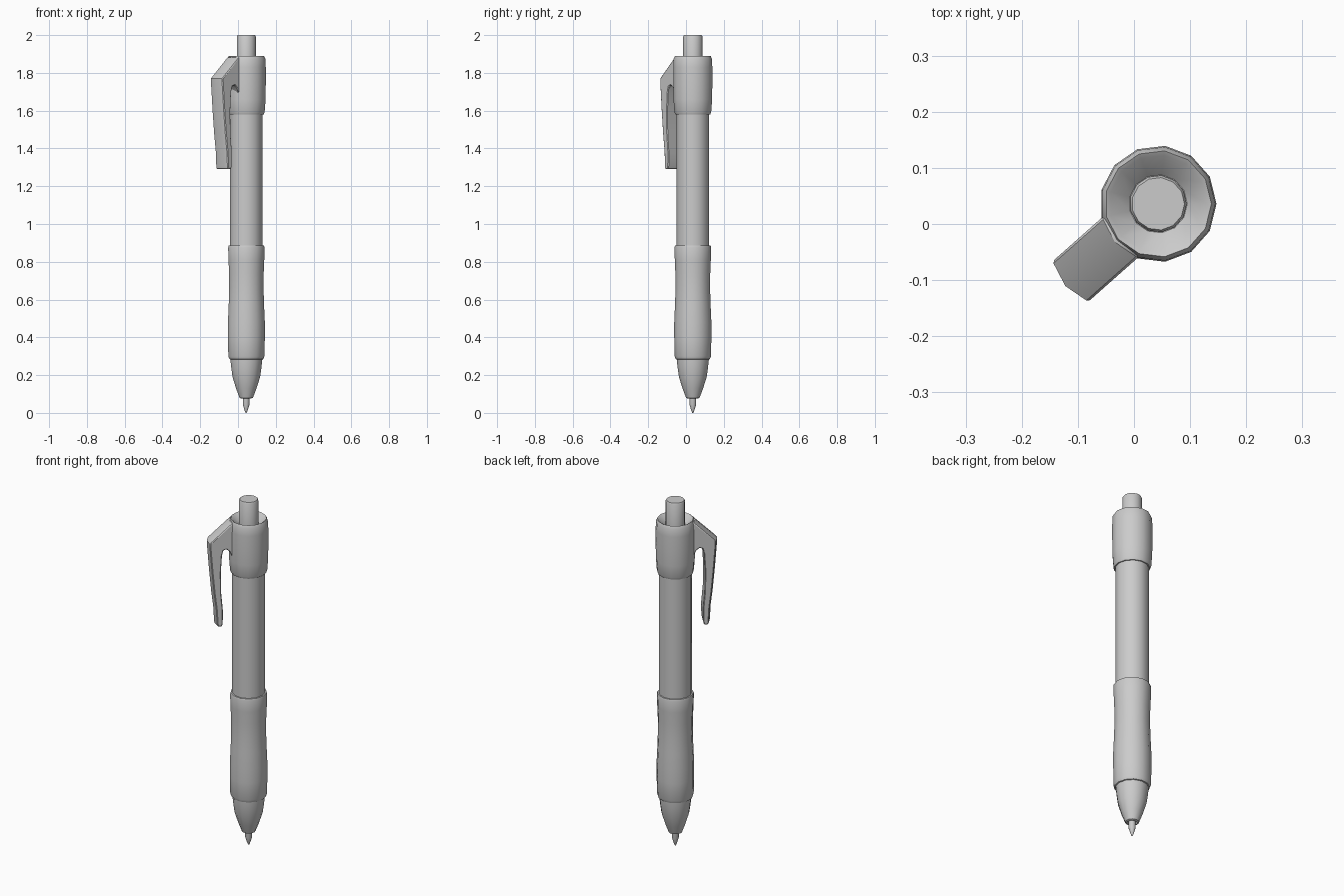
import bpy, bmesh
from math import sin, cos, pi, radians

if "Cube" in bpy.data.objects:
    bpy.data.objects.remove(bpy.data.objects["Cube"])

CX, CY, SIDES = 0.043, 0.036, 13
CLIP_ANGLE = 8 * 2 * pi / SIDES


def finish(name, bm, angle=35):
    bmesh.ops.recalc_face_normals(bm, faces=bm.faces)
    mesh = bpy.data.meshes.new(name)
    bm.to_mesh(mesh)
    bm.free()
    ob = bpy.data.objects.new(name, mesh)
    bpy.context.collection.objects.link(ob)
    ob.location = (CX, CY, 0)
    bpy.ops.object.select_all(action='DESELECT')
    ob.select_set(True)
    bpy.context.view_layer.objects.active = ob
    bpy.ops.object.shade_smooth_by_angle(angle=radians(angle))
    return ob


def lathe(name, profile):
    """Revolve (radius, z) points around the pen axis, capping both ends."""
    bm = bmesh.new()
    rings = [[bm.verts.new((r * cos(2 * pi * i / SIDES), r * sin(2 * pi * i / SIDES), z))
              for i in range(SIDES)] for r, z in profile]
    for a, b in zip(rings, rings[1:]):
        for i in range(SIDES):
            j = (i + 1) % SIDES
            bm.faces.new((a[i], a[j], b[j], b[i]))
    bm.faces.new(rings[0][::-1])
    bm.faces.new(rings[-1])
    return finish(name, bm)


# Writing tip
lathe("nib", [(0.003, 0), (0.009, 0.015), (0.018, 0.045), (0.018, 0.11)])
lathe("nose_cone", [(0.022, 0.10), (0.026, 0.076), (0.036, 0.08), (0.055, 0.13),
                    (0.074, 0.19), (0.081, 0.24), (0.086, 0.285), (0.086, 0.31)])

# Waisted rubber grip
lathe("grip", [(0.084, 0.282), (0.091, 0.285), (0.097, 0.30), (0.099, 0.40), (0.099, 0.48),
               (0.095, 0.57), (0.092, 0.66), (0.093, 0.74), (0.096, 0.81),
               (0.098, 0.875), (0.095, 0.885), (0.085, 0.885)])

# Barrel
lathe("barrel", [(0.087, 0.86), (0.087, 1.60)])

# Cap with a dished top
lathe("cap", [(0.085, 1.58), (0.093, 1.58), (0.098, 1.592), (0.103, 1.66), (0.104, 1.74),
              (0.104, 1.83), (0.102, 1.875), (0.095, 1.89), (0.087, 1.885), (0.052, 1.85)])

# Push button
lathe("push_button", [(0.051, 1.83), (0.051, 1.993), (0.047, 2.0)])

# Pocket clip: side profile (distance from axis, z), with a ridge along the outside
outer = [(0.088, 1.885), (0.209, 1.77), (0.208, 1.745), (0.197, 1.60), (0.186, 1.48),
         (0.174, 1.38), (0.171, 1.31), (0.168, 1.29)]
inner = [(0.09, 1.69), (0.106, 1.72), (0.122, 1.735), (0.138, 1.73), (0.146, 1.70),
         (0.152, 1.60), (0.150, 1.48), (0.141, 1.38), (0.142, 1.31), (0.146, 1.29)]
half = 0.048
bm = bmesh.new()


def point(u, lateral, z):
    c, s = cos(CLIP_ANGLE), sin(CLIP_ANGLE)
    return bm.verts.new((u * c - lateral * s, u * s + lateral * c, z))


left = [[point(u, -half, z) for u, z in p] for p in (outer, inner)]
right = [[point(u, half, z) for u, z in p] for p in (outer, inner)]
ridge = [point(u + 0.012, 0, z) for u, z in outer]
for a, b in ((left[0], ridge), (ridge, right[0]), (left[1], right[1])):
    for i in range(len(a) - 1):
        bm.faces.new((a[i], a[i + 1], b[i + 1], b[i]))
for o, n in (left, right):
    bm.faces.new(o + n[::-1])
bm.faces.new((left[0][-1], ridge[-1], right[0][-1], right[1][-1], left[1][-1]))
bm.faces.new((left[0][0], ridge[0], right[0][0], right[1][0], left[1][0]))
clip = finish("pocket_clip", bm, 30)
bevel = clip.modifiers.new("soft_edges", 'BEVEL')
bevel.width = 0.004
bevel.segments = 1
bevel.limit_method = 'ANGLE'
bevel.angle_limit = radians(50)
